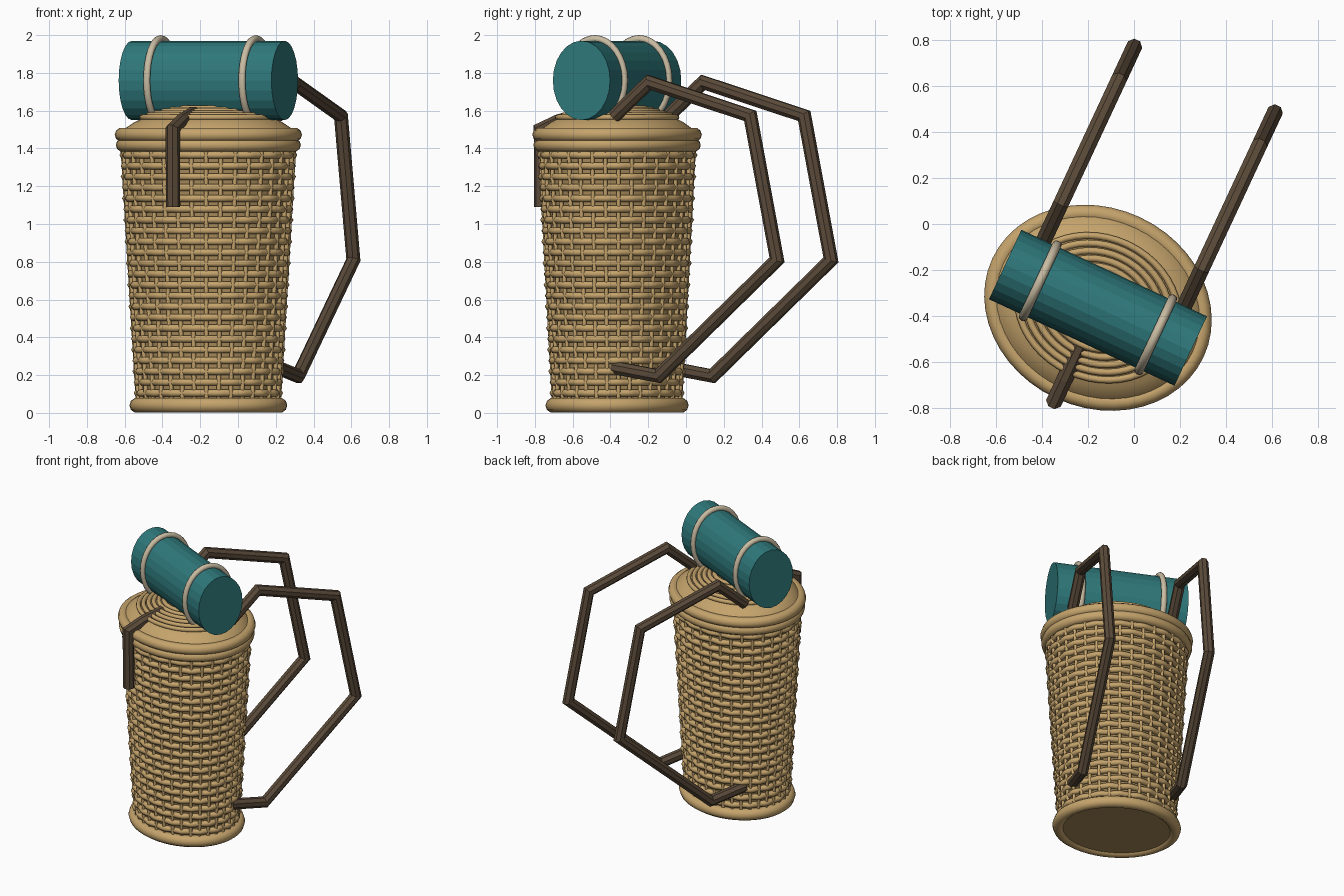
import bpy, math
from mathutils import Vector, Matrix

if "Cube" in bpy.data.objects:
    bpy.data.objects.remove(bpy.data.objects["Cube"])

# Whole basket is turned 25 degrees and set off centre
PLACE = Matrix.Translation((-0.157, -0.365, 0)) @ Matrix.Rotation(math.radians(-25), 4, 'Z')
RATIO = 0.845  # depth / width of the oval basket


def material(name, rgb):
    m = bpy.data.materials.new(name)
    m.diffuse_color = (*rgb, 1)
    m.use_nodes = True
    m.node_tree.nodes["Principled BSDF"].inputs["Base Color"].default_value = m.diffuse_color
    return m


TAN = material("wicker", (0.56, 0.37, 0.15))
CORE = material("wicker_dark", (0.38, 0.25, 0.10))
TEAL = material("blanket", (0.028, 0.19, 0.20))
BROWN = material("leather", (0.105, 0.07, 0.042))
ROPE = material("rope", (0.58, 0.50, 0.36))


def build(name, verts, faces, mat, smooth=True):
    me = bpy.data.meshes.new(name)
    me.from_pydata([PLACE @ Vector(v) for v in verts], [], faces)
    me.materials.append(mat)
    ob = bpy.data.objects.new(name, me)
    bpy.context.collection.objects.link(ob)
    for p in me.polygons:
        p.use_smooth = smooth and len(p.vertices) == 4
    return ob


def add_ring(V, F, a, z, r, n=48, m=8, wave=0.0, waves=0, phase=0.0):
    """Oval ring; a is the half width of its centre line, optionally wavy."""
    s = len(V)
    for i in range(n):
        t = 2 * math.pi * i / n
        c = a + wave * math.cos(waves * t + phase)
        d = c - a * (1 - RATIO)
        for j in range(m):
            u = 2 * math.pi * j / m
            o = r * math.cos(u)
            V.append(((c + o) * math.cos(t), (d + o) * math.sin(t), z + r * math.sin(u)))
            k, l = (i + 1) % n, (j + 1) % m
            F.append((s + i * m + j, s + k * m + j, s + k * m + l, s + i * m + l))


def add_tube(V, F, pts, r, m=8):
    """Capped tube with mitred corners along a path."""
    pts = [Vector(p) for p in pts]
    s = len(V)
    dirs = [(q - p).normalized() for p, q in zip(pts, pts[1:])]
    side = Vector((1, 0, 0))
    for i, p in enumerate(pts):
        d0, d1 = dirs[max(i - 1, 0)], dirs[min(i, len(dirs) - 1)]
        t = (d0 + d1).normalized()
        across = (side - t * side.dot(t)).normalized()
        up = t.cross(across) / max(t.dot(d0), 0.5)
        for j in range(m):
            u = 2 * math.pi * (j + 0.5) / m
            V.append(p + r * (across * math.cos(u) + up * math.sin(u)))
    for i in range(len(pts) - 1):
        for j in range(m):
            l = (j + 1) % m
            a, b = s + i * m, s + (i + 1) * m
            F.append((a + j, a + l, b + l, b + j))
    e = s + (len(pts) - 1) * m
    F.append(tuple(reversed(range(s, s + m))))
    F.append(tuple(range(e, e + m)))


def oval_lathe(name, profile, mat, n=48):
    V = [(a * math.cos(2 * math.pi * i / n), a * RATIO * math.sin(2 * math.pi * i / n), z)
         for a, z in profile for i in range(n)]
    F = [(k * n + i, k * n + (i + 1) % n, (k + 1) * n + (i + 1) % n, (k + 1) * n + i)
         for k in range(len(profile) - 1) for i in range(n)]
    F.append(tuple(reversed(range(n))))
    F.append(tuple(range(len(V) - n, len(V))))
    return build(name, V, F, mat)


def wall(z):
    """Half width of the woven wall at height z."""
    return 0.402 + 0.08 * (z - 0.08) / 1.3


# Inner wall and domed lid
oval_lathe("basket_core", [(wall(0.02) - 0.032, 0.015), (wall(1.47) - 0.032, 1.47)], CORE)
oval_lathe("lid", [(0.47, 1.48), (0.455, 1.505), (0.40, 1.54), (0.35, 1.562),
                   (0.20, 1.605), (0.06, 1.622)], TAN)

# Woven rows, alternating over and under the stakes
STAKES, ROWS = 36, 23
V, F = [], []
for k in range(ROWS):
    z = 0.105 + k * 1.26 / (ROWS - 1)
    add_ring(V, F, wall(z) - 0.024, z, 0.021, n=STAKES * 4, m=6,
             wave=0.005, waves=STAKES // 2, phase=math.pi * k)
build("woven_rows", V, F, TAN)

# Upright stakes
V, F = [], []
for i in range(STAKES):
    t = 2 * math.pi * i / STAKES
    path = []
    for z in (0.06, 1.42):
        a = wall(z) - 0.018
        path.append((a * math.cos(t), a * RATIO * math.sin(t), z))
    add_tube(V, F, path, 0.012, 6)
build("stakes", V, F, TAN)

# Rim, base and lid coils
for name, rings in (("rim", [(0.466, 1.418, 0.036), (0.471, 1.473, 0.037)]),
                    ("base_ring", [(0.388, 0.04, 0.040)]),
                    ("lid_coils", [(0.36 - 0.038 * i, 1.565 + 0.055 * (1 - (1 - i / 7) ** 1.6), 0.015)
                                   for i in range(8)])):
    V, F = [], []
    for a, z, r in rings:
        add_ring(V, F, a, z, r, n=48, m=10)
    build(name, V, F, TAN)

# Blanket roll: flattened faceted cylinder across the lid
N, HALF = 24, 0.446
V = [(x, 0.167 * math.cos(2 * math.pi * i / N), 1.76 + 0.21 * math.sin(2 * math.pi * i / N))
     for x in (-HALF, HALF) for i in range(N)]
F = [(i, N + i, N + (i + 1) % N, (i + 1) % N) for i in range(N)]
F += [tuple(range(N)), tuple(reversed(range(N, 2 * N)))]
bedroll = build("blanket_roll", V, F, TEAL, smooth=False)

# Rope ties round the roll
for side, x in (("left", -0.278), ("right", 0.278)):
    V, F = [], []
    n, m = 32, 8
    for i in range(n):
        t = 2 * math.pi * i / n
        for j in range(m):
            u = 2 * math.pi * j / m
            R = 0.22 + 0.02 * math.cos(u)
            V.append((x + 0.02 * math.sin(u), 0.8 * R * math.cos(t), 1.76 + R * math.sin(t)))
            k, l = (i + 1) % n, (j + 1) % m
            F.append((i * m + j, i * m + l, k * m + l, k * m + j))
    build(side + "_roll_tie", V, F, ROPE)

# Shoulder straps
STRAP = [(0.14, 1.57), (0.345, 1.75), (0.936, 1.572), (1.092, 0.81), (0.40, 0.195), (0.14, 0.24)]
for side, x in (("left", -0.338), ("right", 0.338)):
    V, F = [], []
    add_tube(V, F, [(x, y, z) for y, z in STRAP], 0.037)
    build(side + "_shoulder_strap", V, F, BROWN, smooth=False)

# Front closing strap over the rim
V, F = [], []
add_tube(V, F, [(0, -0.18, 1.585), (0, -0.34, 1.545), (0, -0.445, 1.50), (0, -0.442, 1.09)], 0.038)
build("front_strap", V, F, BROWN, smooth=False)
